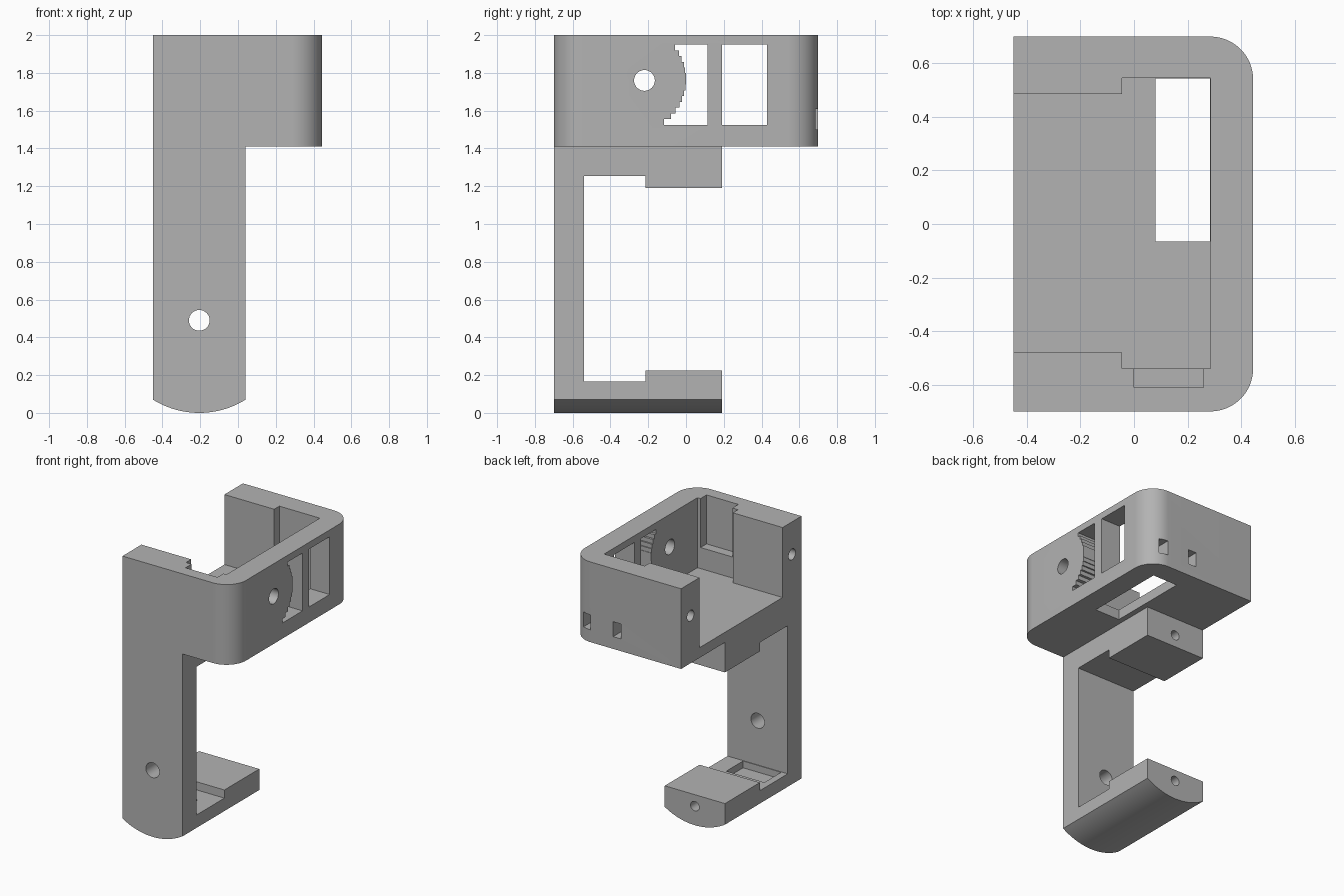
import bpy, bmesh, math
from mathutils import Vector

cube = bpy.data.objects.get("Cube")
if cube:
    bpy.data.objects.remove(cube, do_unlink=True)

grey = bpy.data.materials.new("plain_grey")
grey.use_nodes = True
COLOUR = (0.45, 0.45, 0.45, 1)
grey.diffuse_color = COLOUR
grey.node_tree.nodes["Principled BSDF"].inputs["Base Color"].default_value = COLOUR


def prism(name, pts, axis, lo, hi):
    """Extrude a 2D outline along an axis; the outline uses the other two axes in order."""
    place = {"x": lambda a, b, c: (c, a, b),
             "y": lambda a, b, c: (a, c, b),
             "z": lambda a, b, c: (a, b, c)}[axis]
    bm = bmesh.new()
    face = bm.faces.new([bm.verts.new(place(a, b, lo)) for a, b in pts])
    ext = bmesh.ops.extrude_face_region(bm, geom=[face])
    verts = [v for v in ext["geom"] if isinstance(v, bmesh.types.BMVert)]
    bmesh.ops.translate(bm, verts=verts, vec=Vector(place(0, 0, hi - lo)))
    bmesh.ops.recalc_face_normals(bm, faces=bm.faces)
    mesh = bpy.data.meshes.new(name)
    bm.to_mesh(mesh)
    bm.free()
    mesh.materials.append(grey)
    ob = bpy.data.objects.new(name, mesh)
    bpy.context.collection.objects.link(ob)
    return ob


def box(x0, x1, y0, y1, z0, z1):
    return prism("cutter", [(x0, y0), (x1, y0), (x1, y1), (x0, y1)], "z", z0, z1)


def arc(cx, cy, r, start, end, n):
    angles = [math.radians(start + (end - start) * i / n) for i in range(n + 1)]
    return [(cx + r * math.cos(a), cy + r * math.sin(a)) for a in angles]


def hole(axis, a, b, r, lo, hi):
    return prism("cutter", arc(a, b, r, 0, 360, 32)[:-1], axis, lo, hi)


def carve(ob, cutters, operation="DIFFERENCE"):
    for c in cutters:
        mod = ob.modifiers.new("carve", "BOOLEAN")
        mod.operation, mod.solver, mod.object = operation, "EXACT", c
    bpy.context.view_layer.update()
    deps = bpy.context.evaluated_depsgraph_get()
    mesh = bpy.data.meshes.new_from_object(ob.evaluated_get(deps))
    ob.modifiers.clear()
    ob.data = mesh
    for c in cutters:
        bpy.data.objects.remove(c, do_unlink=True)


# Upper housing: tray with two rounded corners, open on top and on one side
R, TOP, BASE, FLOOR = 0.16, 2.0, 1.41, 1.485
outline = [(-0.45, -0.7)] + arc(0.285, -0.54, R, -90, 0, 16)
outline += arc(0.285, 0.54, R, 0, 90, 16) + [(-0.45, 0.7)]
housing = prism("housing", outline, "z", BASE, TOP)

cavity = [(-0.6, -0.48), (-0.045, -0.48), (-0.045, -0.54), (0.285, -0.54),
          (0.285, 0.545), (-0.045, 0.545), (-0.045, 0.485), (-0.6, 0.485)]

# Window with a stepped curved edge around the side hole
steps = 14
z0, z1 = 1.525, 1.95
stepped = [(0.115, z1), (0.115, z0)]
for i in range(steps):
    lo, hi = z0 + (z1 - z0) * i / steps, z0 + (z1 - z0) * (i + 1) / steps
    dz = (lo + hi) / 2 - 1.765
    y = math.sqrt(0.275 ** 2 - dz ** 2) - 0.275
    stepped += [(y, lo), (y, hi)]

cuts = [prism("cutter", cavity, "z", FLOOR, 2.2),
        box(0.08, 0.284, -0.065, 0.544, 1.3, 1.6),
        box(0, 0.26, -0.61, -0.5, 1.64, 2.2),
        box(0.2, 0.6, 0.19, 0.43, z0, z1),
        prism("cutter", stepped, "x", 0.2, 0.6),
        hole("x", -0.22, 1.76, 0.055, 0.2, 0.6)]
cuts += [hole("x", y, 1.76, 0.04, -0.6, -0.06) for y in (-0.59, 0.59)]
cuts += [box(x - 0.033, x + 0.033, 0.55, 0.8, 1.5, 1.61) for x in (0.07, 0.32)]
carve(housing, cuts)

# Front leg with upper and lower jaws
jaws = [(-0.7, -0.1), (0.19, -0.1), (0.19, 0.225), (-0.215, 0.225), (-0.215, 0.165),
        (-0.54, 0.165), (-0.54, 1.255), (-0.215, 1.255), (-0.215, 1.19),
        (0.19, 1.19), (0.19, BASE), (-0.7, BASE)]
leg = prism("leg_bracket", jaws, "x", -0.45, 0.04)

# Curved underside of the foot
rad, cx = 0.464, -0.205
half = math.degrees(math.asin(0.245 / rad))
curve = arc(cx, rad, rad, -90 - half, -90 + half, 24)
curve += [(0.04, 1.6), (-0.45, 1.6)]
carve(leg, [prism("cutter", curve, "y", -0.9, 0.4)], "INTERSECT")

# Leg bolt hole, jaw holes and the shallow foot pocket
carve(leg, [hole("y", cx, 0.49, 0.055, -0.8, -0.4),
            hole("y", cx, 0.14, 0.035, -0.2, 0.3),
            hole("y", cx, 1.28, 0.035, -0.2, 0.3),
            box(-0.4, -0.09, -0.535, -0.34, 0.115, 0.2)])

# Smooth curves, sharp edges
for ob in (housing, leg):
    bpy.ops.object.select_all(action="DESELECT")
    ob.select_set(True)
    bpy.context.view_layer.objects.active = ob
    bpy.ops.object.shade_smooth_by_angle(angle=math.radians(30))
